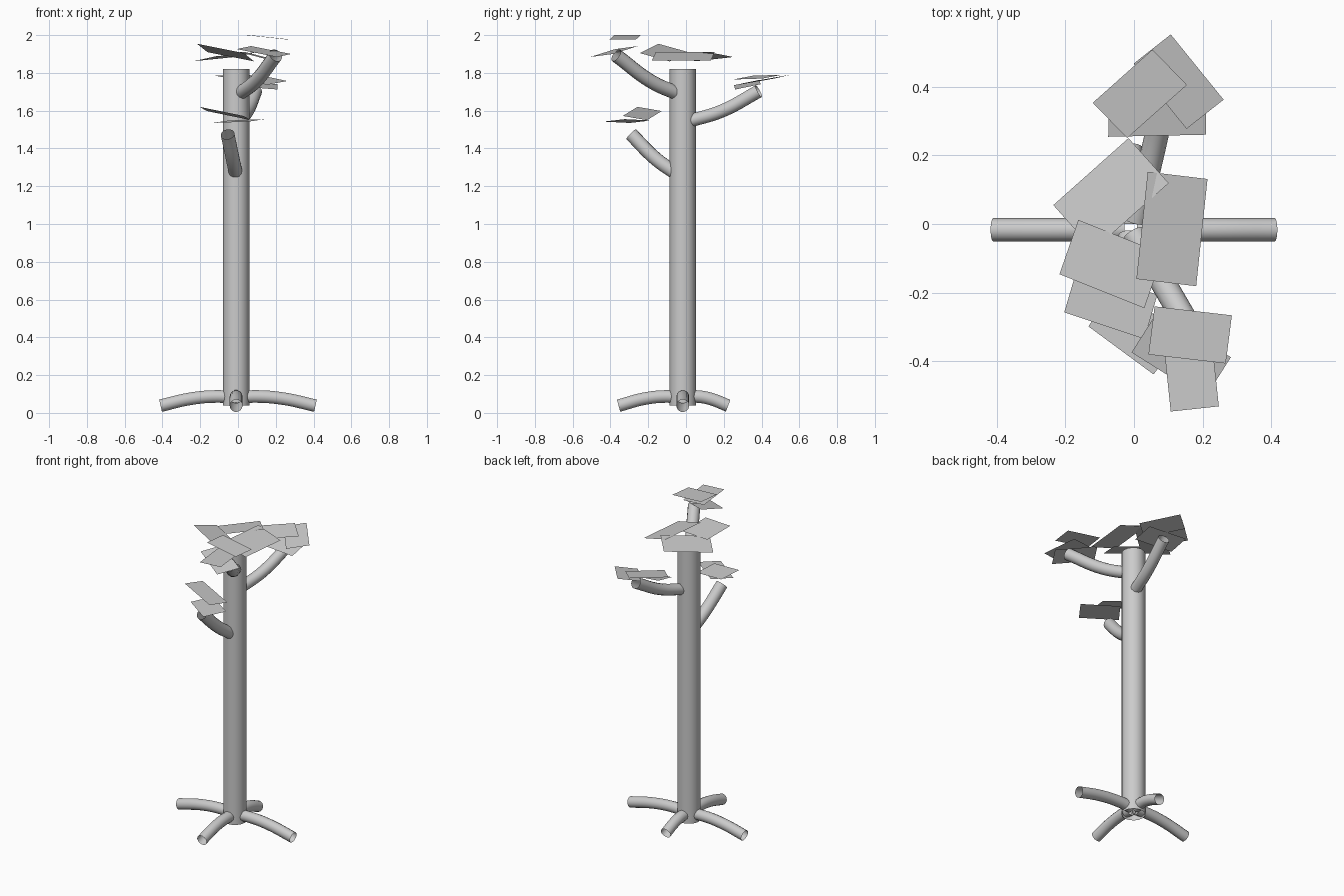
import bpy
from mathutils import Vector

if "Cube" in bpy.data.objects:
    bpy.data.objects.remove(bpy.data.objects["Cube"])


def tube(name, points, radius, bevel_res=5):
    """Open-ended round tube along a smooth path."""
    cu = bpy.data.curves.new(name, 'CURVE')
    cu.dimensions = '3D'
    cu.bevel_depth = radius
    cu.bevel_resolution = bevel_res
    cu.resolution_u = 6
    sp = cu.splines.new('BEZIER')
    sp.bezier_points.add(len(points) - 1)
    for bp, co in zip(sp.bezier_points, points):
        bp.co = co
        bp.handle_left_type = bp.handle_right_type = 'AUTO'
    ob = bpy.data.objects.new(name, cu)
    bpy.context.collection.objects.link(ob)
    bpy.ops.object.select_all(action='DESELECT')
    ob.select_set(True)
    bpy.context.view_layer.objects.active = ob
    bpy.ops.object.convert(target='MESH')
    bpy.ops.object.shade_smooth_by_angle()


def leaf(name, p, q, r):
    """Flat rectangle from a corner and its two neighbours, facing up."""
    p, q, r = Vector(p), Vector(q), Vector(r)
    if (q - p).cross(r - p).z < 0:
        q, r = r, q
    me = bpy.data.meshes.new(name)
    me.from_pydata([p, q, q + r - p, r], [], [(0, 1, 2, 3)])
    bpy.context.collection.objects.link(bpy.data.objects.new(name, me))


CX, CY = -0.01, -0.017  # trunk axis

# Trunk
tube("trunk", [(CX, CY, 0.04), (CX, CY, 1.82)], 0.07, 6)

# Four roots, arching outwards and down
for name, dx, dy, reach in (("root_right", 1, 0, 0.42), ("root_left", -1, 0, 0.40),
                            ("root_back", 0, 1, 0.24), ("root_front", 0, -1, 0.34)):
    path = [(0.02, 0.082), (0.2 * reach + 0.02, 0.087),
            (0.6 * reach, 0.075), (reach, 0.038)]
    tube(name, [(CX + dx * d, CY + dy * d, z) for d, z in path], 0.034)

# Three branches, bending upwards
tube("branch_front", [(-0.01, -0.04, 1.26), (-0.028, -0.16, 1.345),
                      (-0.055, -0.29, 1.475)], 0.037)
tube("branch_front_right", [(0.0, -0.03, 1.685), (0.09, -0.18, 1.752),
                            (0.2, -0.37, 1.893)], 0.037)
tube("branch_back", [(0.005, 0.01, 1.543), (0.05, 0.19, 1.598),
                     (0.093, 0.385, 1.703)], 0.035)

# Leaves at the back branch
leaf("leaf_back_upper", (-0.12, 0.353, 1.785), (0.054, 0.508, 1.79), (-0.02, 0.25, 1.765))
leaf("leaf_back_middle", (0.261, 0.362, 1.757), (0.107, 0.552, 1.79), (0.153, 0.277, 1.737))
leaf("leaf_back_lower", (0.209, 0.26, 1.712), (-0.075, 0.254, 1.735), (0.21, 0.395, 1.74))

# Leaves at the trunk top
leaf("leaf_top_left", (-0.235, 0.055, 1.862), (-0.016, 0.25, 1.884), (-0.118, -0.076, 1.888))
leaf("leaf_top_front", (-0.217, -0.146, 1.954), (-0.162, 0.012, 1.91), (0.03, -0.245, 1.905))
leaf("leaf_top_right", (0.04, 0.152, 1.91), (0.214, 0.131, 1.865), (0.007, -0.16, 1.91))

# Leaves at the front right branch
leaf("leaf_right_upper", (0.06, -0.24, 2.0), (0.285, -0.266, 1.976), (0.042, -0.38, 2.0))
leaf("leaf_right_middle", (0.107, -0.546, 1.952), (0.247, -0.531, 1.952), (0.081, -0.30, 1.952))
leaf("leaf_right_lower", (-0.007, -0.374, 1.926), (0.206, -0.508, 1.884), (0.069, -0.254, 1.942))

# Leaves at the front branch
leaf("leaf_front_upper", (-0.203, -0.257, 1.62), (-0.165, -0.128, 1.598), (0.03, -0.335, 1.572))
leaf("leaf_front_lower", (-0.133, -0.298, 1.535), (0.057, -0.438, 1.542), (-0.05, -0.184, 1.548))
